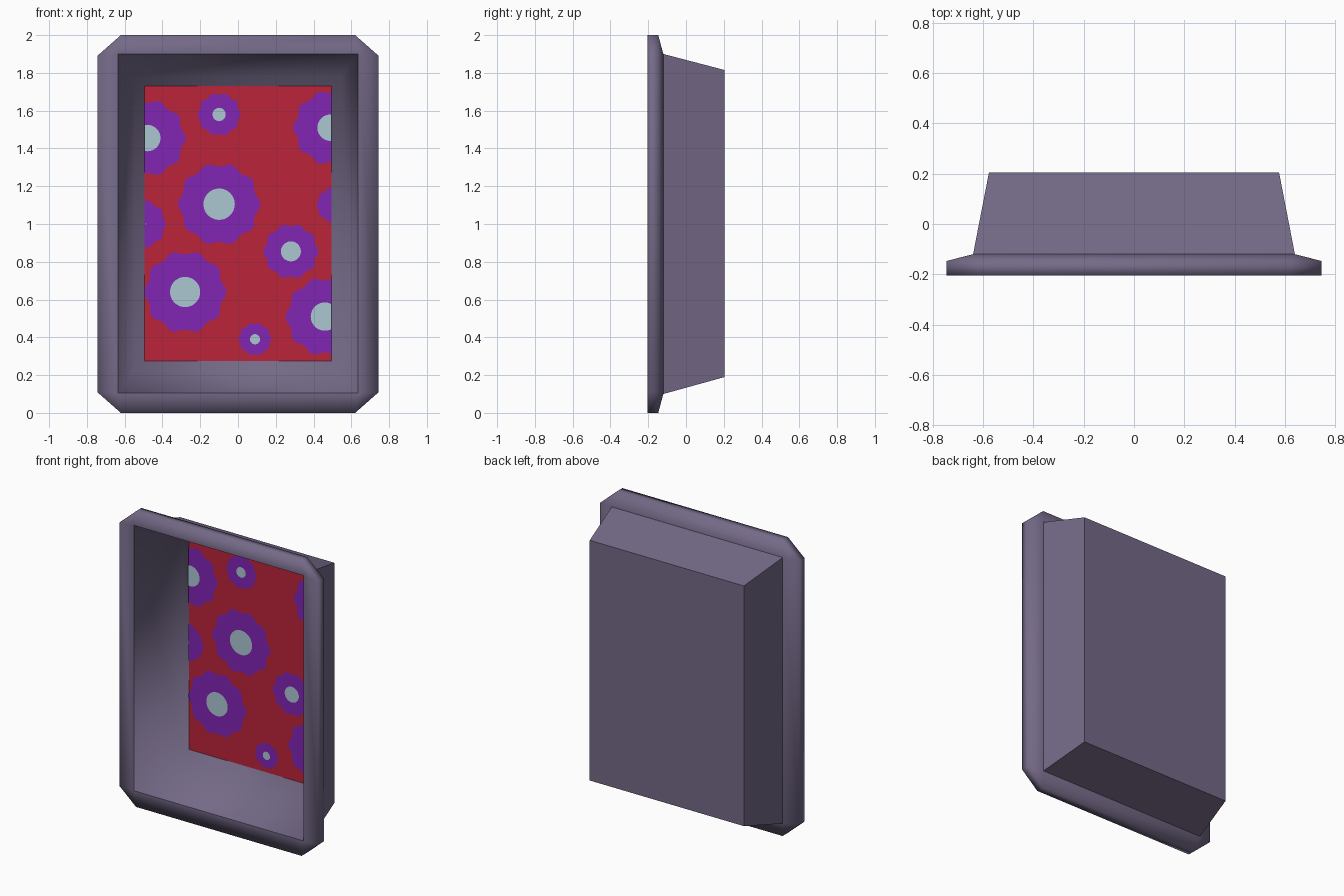
import bpy, math

if "Cube" in bpy.data.objects:
    bpy.data.objects.remove(bpy.data.objects["Cube"])


def material(name, rgb):
    m = bpy.data.materials.new(name)
    m.diffuse_color = (*rgb, 1)
    m.use_nodes = True
    m.node_tree.nodes["Principled BSDF"].inputs["Base Color"].default_value = m.diffuse_color
    return m


GREY = material("mauve_grey", (0.175, 0.142, 0.242))
RED = material("crimson", (0.50, 0.018, 0.042))
PURPLE = material("violet", (0.22, 0.018, 0.45))
PALE = material("pale_blue", (0.41, 0.57, 0.65))


def add_object(name, verts, faces, mat, smooth=False):
    me = bpy.data.meshes.new(name)
    me.from_pydata(verts, [], faces)
    me.materials.append(mat)
    me.polygons.foreach_set("use_smooth", [smooth] * len(me.polygons))
    me.update()
    ob = bpy.data.objects.new(name, me)
    bpy.context.collection.objects.link(ob)
    return ob


def rect(x, z0, z1, y):
    # counter-clockwise seen from the front
    return [(-x, y, z0), (x, y, z0), (x, y, z1), (-x, y, z1)]


def octagon(x, z0, z1, cx, cz, y):
    # rectangle with cut corners; points 2k and 2k+1 belong to side k
    a, b, c, d = x - cx, z0 + cz, z1 - cz, x
    return [(-a, y, z0), (a, y, z0), (d, y, b), (d, y, c),
            (a, y, z1), (-a, y, z1), (-d, y, c), (-d, y, b)]


# Frame: flat front ring, straight rim, and sloping back ring
verts = (octagon(0.745, 0, 2, 0.125, 0.11, -0.205)
         + octagon(0.745, 0, 2, 0.125, 0.11, -0.147)
         + rect(0.635, 0.105, 1.9, -0.205)
         + rect(0.64, 0.1, 1.9, -0.12))
faces = []
for i in range(8):
    j = (i + 1) % 8
    faces.append((i, i + 8, j + 8, j))
for k in range(4):
    n, a, b, prev = (k + 1) % 4, 2 * k, 2 * k + 1, (2 * k - 1) % 8
    faces += [(a, b, 16 + n, 16 + k), (prev, a, 16 + k)]
    faces += [(8 + b, 8 + a, 20 + k, 20 + n), (8 + a, 8 + prev, 20 + k)]
add_object("frame", verts, faces, GREY, True)

# Outer body tapering to the back, with hard edges
verts = rect(0.64, 0.1, 1.9, -0.12) + rect(0.577, 0.19, 1.815, 0.205)
faces = [(k, k + 4, (k + 1) % 4 + 4, (k + 1) % 4) for k in range(4)] + [(7, 6, 5, 4)]
add_object("body", verts, faces, GREY)

# Hollow interior, smooth shaded
verts = rect(0.635, 0.105, 1.9, -0.205) + rect(0.545, 0.225, 1.78, 0.185)
faces = [(k, (k + 1) % 4, (k + 1) % 4 + 4, k + 4) for k in range(4)] + [(4, 5, 6, 7)]
add_object("interior", verts, faces, GREY, True)

# Red picture panel on the back of the interior
X, Z0, Z1 = 0.495, 0.275, 1.73
add_object("picture_panel", rect(X, Z0, Z1, 0.181), [(0, 1, 2, 3)], RED)


def blossom(name, x, z, r, y, mat, lobes=0):
    # scalloped disc, cut off at the sides of the panel
    def clip(v):
        return max(-X, min(X, v))
    n = 48
    verts = [(clip(x), y, z)]
    for i in range(n):
        t = 2 * math.pi * i / n
        q = r * (0.95 + 0.05 * math.cos(lobes * t)) if lobes else r
        verts.append((clip(x + q * math.cos(t)), y, z + q * math.sin(t)))
    faces = [(0, 1 + i, 1 + (i + 1) % n) for i in range(n)]
    add_object(name, verts, faces, mat)


# Flowers: x, z, petal radius, centre radius
flowers = [(-0.10, 1.58, 0.115, 0.035), (-0.48, 1.455, 0.205, 0.07),
           (0.49, 1.51, 0.20, 0.07), (-0.10, 1.105, 0.22, 0.083),
           (0.28, 0.855, 0.147, 0.053), (-0.28, 0.64, 0.22, 0.08),
           (0.46, 0.51, 0.21, 0.075), (0.09, 0.39, 0.088, 0.027),
           (-0.51, 1.0, 0.13, 0.02), (0.51, 1.10, 0.095, 0)]
for i, (x, z, r, rc) in enumerate(flowers, 1):
    blossom(f"flower_petals_{i}", x, z, r, 0.178, PURPLE, 10)
    if rc:
        blossom(f"flower_centre_{i}", x, z, rc, 0.175, PALE)
